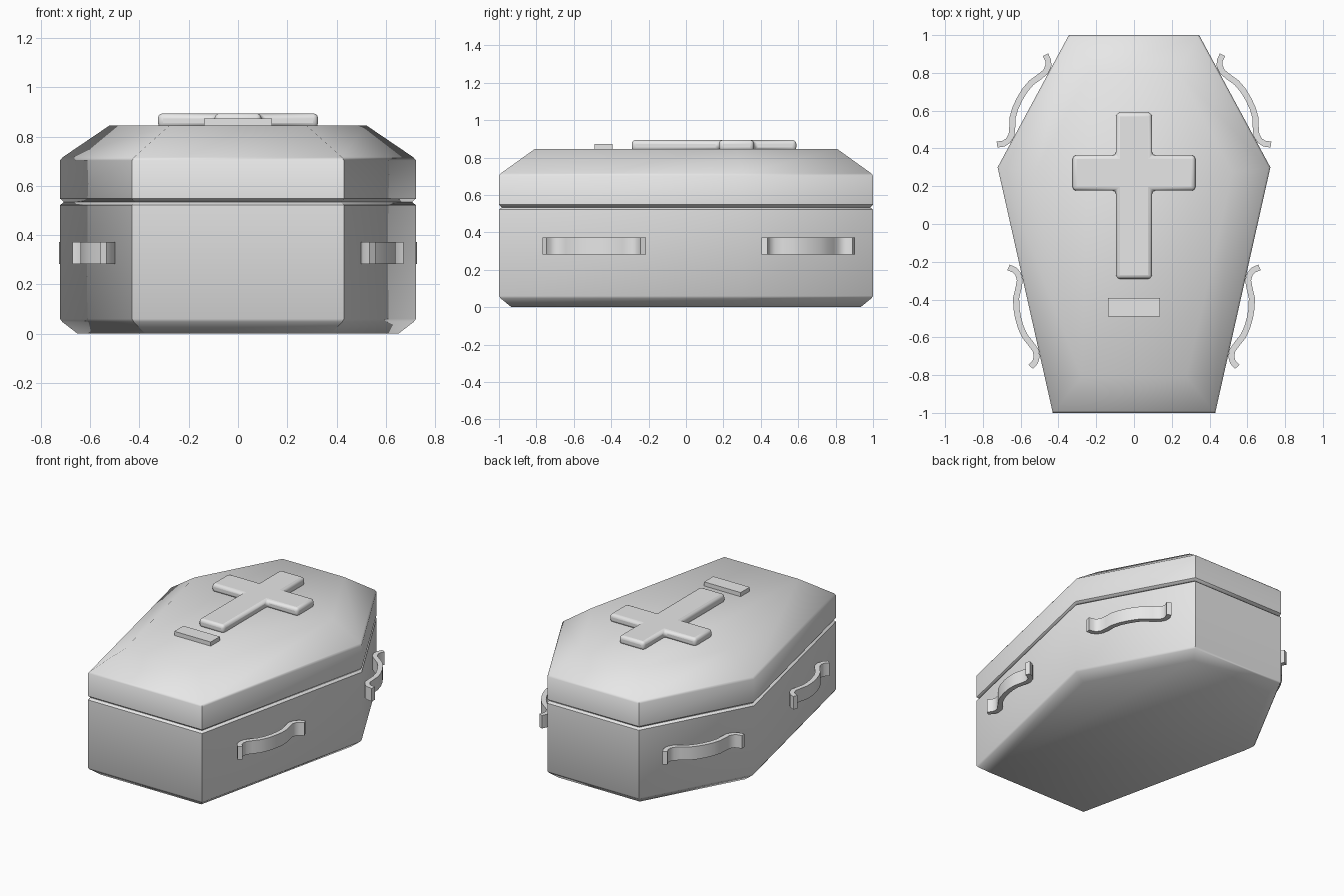
import bpy, bmesh, math
from mathutils import Vector
from mathutils.geometry import intersect_line_line_2d, intersect_line_line

cube = bpy.data.objects.get("Cube")
if cube:
    bpy.data.objects.remove(cube, do_unlink=True)

grey = bpy.data.materials.new("plain grey")
grey.use_nodes = True
COLOUR = (0.8, 0.8, 0.8, 1)
grey.diffuse_color = COLOUR
grey.node_tree.nodes["Principled BSDF"].inputs["Base Color"].default_value = COLOUR


def finish(name, bm, angle=45):
    """Turn a bmesh into a shaded object."""
    bmesh.ops.recalc_face_normals(bm, faces=bm.faces)
    mesh = bpy.data.meshes.new(name)
    bm.to_mesh(mesh)
    bm.free()
    mesh.materials.append(grey)
    obj = bpy.data.objects.new(name, mesh)
    bpy.context.collection.objects.link(obj)
    bpy.ops.object.select_all(action='DESELECT')
    obj.select_set(True)
    bpy.context.view_layer.objects.active = obj
    bpy.ops.object.shade_smooth_by_angle(angle=math.radians(angle))
    return obj


def inset(outline, amount):
    """Move every side of a counter-clockwise outline inward."""
    result = []
    for i, p in enumerate(outline):
        before = (p - outline[i - 1]).normalized()
        after = (outline[(i + 1) % len(outline)] - p).normalized()
        n1 = Vector((-before.y, before.x))
        n2 = Vector((-after.y, after.x))
        result.append(p + (n1 + n2) * amount / (1 + n1.dot(n2)))
    return result


def loft(outline, levels):
    """Closed solid through (height, inset) levels of one outline."""
    bm = bmesh.new()
    rings = [[bm.verts.new((p.x, p.y, z)) for p in inset(outline, d)] for z, d in levels]
    n = len(outline)
    for low, high in zip(rings, rings[1:]):
        for i in range(n):
            j = (i + 1) % n
            bm.faces.new((low[i], low[j], high[j], high[i]))
    bm.faces.new(rings[0][::-1])
    bm.faces.new(rings[-1])
    return bm


def mirrored(half):
    """Right half listed from front to back, completed across x = 0."""
    points = half + [(-x, y) for x, y in reversed(half)]
    return [Vector(p) for p in points]


# Six-sided box and lid
coffin = mirrored([(0.43, -1), (0.722, 0.3), (0.345, 1)])
finish("coffin_box", loft(coffin, [(0, 0.067), (0.048, 0.008), (0.06, 0),
                                   (0.522, 0), (0.534, 0.015)]))
finish("coffin_lid", loft(coffin, [(0.534, 0.015), (0.548, 0), (0.703, 0),
                                   (0.716, 0.01), (0.845, 0.19)]))

# Raised cross with rounded edges
cross_outline = mirrored([(0.095, -0.29), (0.095, 0.177), (0.325, 0.177),
                          (0.325, 0.363), (0.095, 0.363), (0.095, 0.59)])
cross = finish("lid_cross", loft(cross_outline, [(0.835, 0), (0.894, 0)]))
bevel = cross.modifiers.new("rounded edges", 'BEVEL')
bevel.width = 0.02
bevel.segments = 3

# Name plate
plate = mirrored([(0.137, -0.49), (0.137, -0.392)])
finish("name_plate", loft(plate, [(0.835, 0), (0.873, 0)]))

# Wavy handles: half path as (distance along side, distance out of side)
half_path = [(0.27, 0.06), (0.25, 0.032), (0.225, 0.018), (0.19, 0.016),
             (0.15, 0.033), (0.105, 0.055), (0.055, 0.066)]
path = half_path + [(0, 0.069)] + [(-s, d) for s, d in reversed(half_path)]


def handle(name, start, end, centre_y, side):
    along = (end - start).normalized()
    out = Vector((along.y, -along.x))
    centre = start + along * (centre_y - start.y) / along.y
    bm = bmesh.new()
    rows = []
    for s, d in path:
        p = centre + along * s + out * d
        rows.append([bm.verts.new((p.x * side, p.y, z)) for z in (0.283, 0.372)])
    for a, b in zip(rows, rows[1:]):
        bm.faces.new((a[0], b[0], b[1], a[1]))
    obj = finish(name, bm)
    solid = obj.modifiers.new("thickness", 'SOLIDIFY')
    solid.thickness = 0.032
    solid.offset = 0
    # Keep the strip's square edges crisp
    split = obj.modifiers.new("crisp edges", 'EDGE_SPLIT')
    split.split_angle = math.radians(50)


for side, label in ((1, "left"), (-1, "right")):
    handle("front_handle_" + label, coffin[0], coffin[1], -0.48, side)
    handle("back_handle_" + label, coffin[1], coffin[2], 0.63, side)
